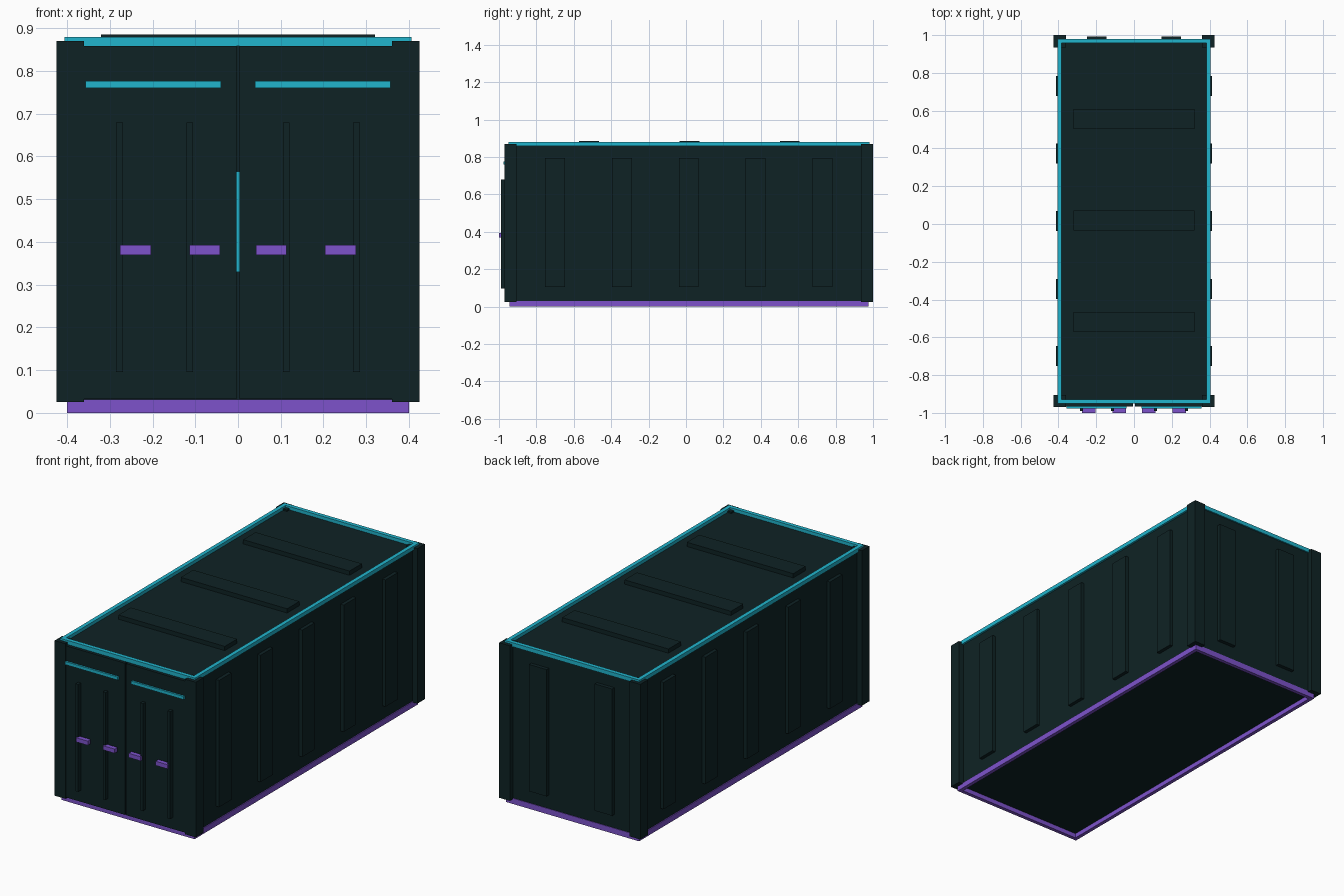
import bpy, bmesh

if "Cube" in bpy.data.objects:
    bpy.data.objects.remove(bpy.data.objects["Cube"])


def material(name, rgb):
    m = bpy.data.materials.new(name)
    m.diffuse_color = (*rgb, 1)
    m.use_nodes = True
    m.node_tree.nodes["Principled BSDF"].inputs["Base Color"].default_value = m.diffuse_color
    return m


DARK = material("dark teal", (0.0045, 0.0165, 0.0180))
CYAN = material("bright cyan", (0.0150, 0.4600, 0.6100))
PURPLE = material("violet", (0.2050, 0.0860, 0.6000))


def boxes(name, mat, spans):
    """One object made of boxes, each given as x0, x1, y0, y1, z0, z1."""
    bm = bmesh.new()
    for x0, x1, y0, y1, z0, z1 in spans:
        verts = bmesh.ops.create_cube(bm, size=1)["verts"]
        for v in verts:
            v.co.x = x0 if v.co.x < 0 else x1
            v.co.y = y0 if v.co.y < 0 else y1
            v.co.z = z0 if v.co.z < 0 else z1
    mesh = bpy.data.meshes.new(name)
    bm.to_mesh(mesh)
    bm.free()
    mesh.materials.append(mat)
    obj = bpy.data.objects.new(name, mesh)
    bpy.context.collection.objects.link(obj)
    return obj


def mirrored(spans):
    """Add the copy on the other side of x = 0."""
    return spans + [(-s[1], -s[0], *s[2:]) for s in spans]


def frame(hx, y0, y1, z0, z1, w):
    """Rectangular ring of four rails."""
    return mirrored([(hx - w, hx, y0, y1, z0, z1)]) + [
        (-hx + w, hx - w, y0, y0 + w, z0, z1),
        (-hx + w, hx - w, y1 - w, y1, z0, z1)]


# Main box
boxes("body", DARK, [(-0.395, 0.395, -0.94, 0.972, 0.025, 0.862)])

# Frames around floor and roof
boxes("bottom_rails", PURPLE, frame(0.40, -0.945, 0.975, 0.0, 0.031, 0.02))
boxes("top_rails", CYAN, frame(0.406, -0.95, 0.98, 0.858, 0.88, 0.022))

# Corner posts, with wider blocks at top and bottom
for label, y0, y1 in (("front", -0.97, -0.905), ("back", 0.935, 1.0)):
    boxes(label + "_posts", DARK, mirrored([(0.36, 0.425, y0, y1, 0.026, 0.87)]))

# Raised ribs on the roof, sides and back
boxes("roof_ribs", DARK,
      [(-0.32, 0.32, y - 0.053, y + 0.053, 0.855, 0.885) for y in (-0.518, 0.018, 0.555)])
boxes("side_ribs", DARK, mirrored(
    [(0.385, 0.414, y - 0.053, y + 0.053, 0.105, 0.795)
     for y in (-0.70, -0.343, 0.015, 0.372, 0.73)]))
boxes("back_ribs", DARK, mirrored([(0.145, 0.25, 0.965, 0.992, 0.105, 0.795)]))

# Pair of doors with a narrow gap and a seal inside it
boxes("doors", DARK, mirrored([(0.004, 0.37, -0.967, -0.935, 0.033, 0.858)]))
boxes("door_seal", CYAN, [(-0.004, 0.004, -0.95, -0.938, 0.33, 0.565)])

# Door fittings
boxes("door_stripes", CYAN, mirrored([(0.04, 0.357, -0.977, -0.965, 0.76, 0.777)]))
boxes("lock_bars", DARK, mirrored(
    [(x - 0.008, x + 0.008, -0.99, -0.96, 0.096, 0.68) for x in (0.113, 0.277)]))
boxes("door_handles", PURPLE, mirrored(
    [(x - 0.036, x + 0.036, -1.0, -0.975, 0.37, 0.393) for x in (0.078, 0.240)]))
